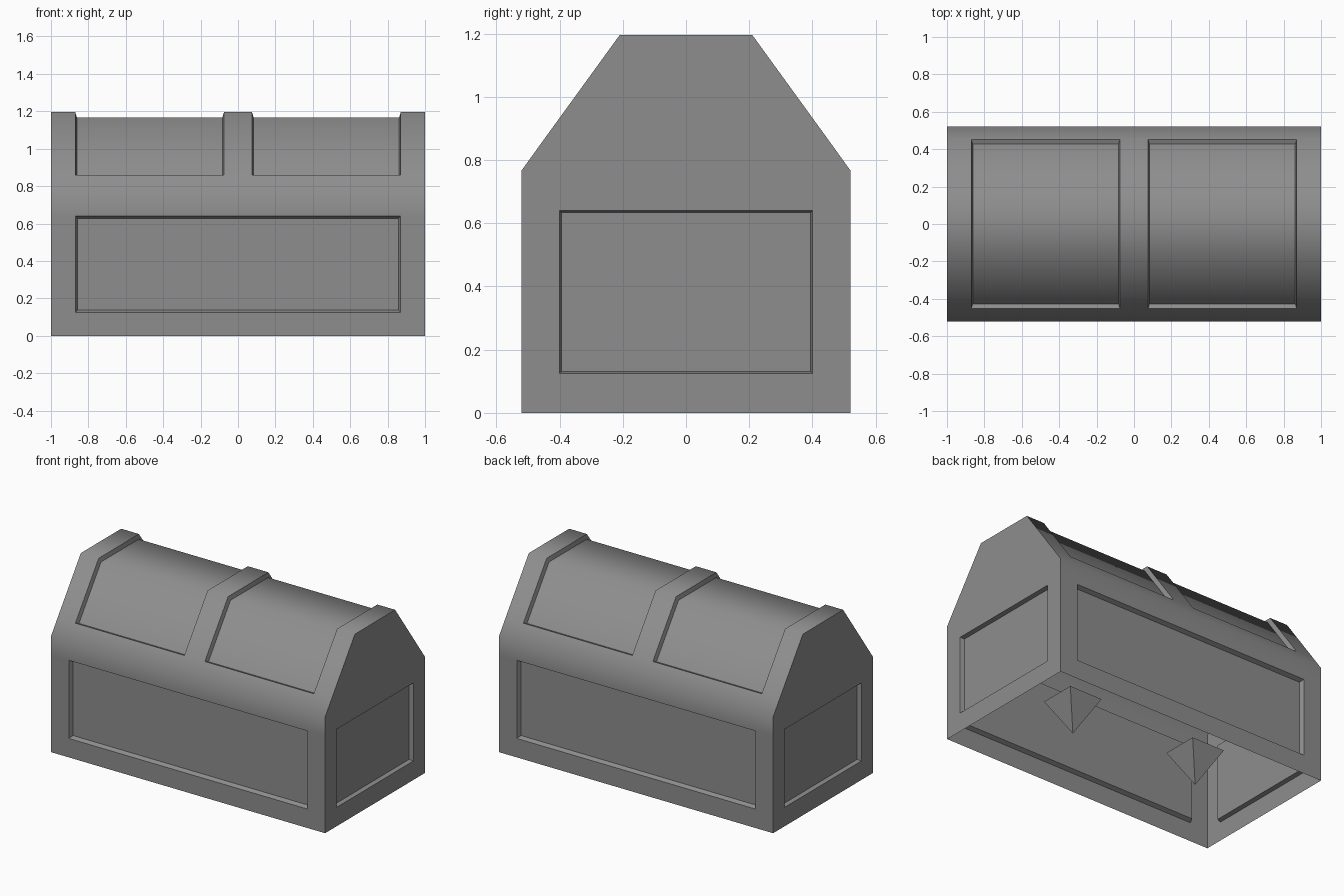
import bpy
import bmesh
import math

cube = bpy.data.objects.get("Cube")
if cube:
    bpy.data.objects.remove(cube, do_unlink=True)

grey = bpy.data.materials.new("plain_grey")
grey.use_nodes = True
colour = (0.27, 0.27, 0.27, 1)
grey.diffuse_color = colour
grey.node_tree.nodes["Principled BSDF"].inputs["Base Color"].default_value = colour


def finish(bm, name):
    mesh = bpy.data.meshes.new(name)
    bm.to_mesh(mesh)
    bm.free()
    mesh.materials.append(grey)
    obj = bpy.data.objects.new(name, mesh)
    bpy.context.collection.objects.link(obj)
    return obj


# Chest shell: half profile mirrored over the ridge, swept through the x stations
LOW, HIGH, LIP = 0.125, 0.64, 0.86
half = [(0.52, 0), (0.52, LOW), (0.52, HIGH), (0.52, 0.767), (0.453, LIP), (0.21, 1.195)]
profile = [(-y, z) for y, z in half] + half[::-1]
stations = [-1, -0.87, -0.075, 0.075, 0.87, 1]
bm = bmesh.new()
grid = [[bm.verts.new((x, y, z)) for y, z in profile] for x in stations]
for a, b in zip(grid, grid[1:]):
    for j in range(len(profile) - 1):
        bm.faces.new((a[j], b[j], b[j + 1], a[j + 1]))

# Gable ends, closed in horizontal strips
lower_strips = []
for ring in (grid[0], grid[-1]):
    for j in range(len(half) - 1):
        face = bm.faces.new((ring[j], ring[j + 1], ring[-2 - j], ring[-1 - j]))
        if j < 3:
            lower_strips.append(face)
for y in (-0.4, 0.4):
    strips = [f for f in bm.faces if abs(f.normal.x) > 0.9 or f in lower_strips]
    strips = [f for f in bm.faces if abs(f.calc_center_median().x) > 0.999
              and max(v.co.z for v in f.verts) < 0.8]
    geom = set(strips) | {e for f in strips for e in f.edges} | {v for f in strips for v in f.verts}
    bmesh.ops.bisect_plane(bm, geom=list(geom), plane_co=(0, y, 0), plane_no=(0, 1, 0))
bmesh.ops.recalc_face_normals(bm, faces=bm.faces[:])
if sum(f.normal.z * f.calc_area() for f in bm.faces) < 0:
    bmesh.ops.reverse_faces(bm, faces=bm.faces[:])


# Recessed panels
def is_long_panel(c):
    return abs(c.y) > 0.51 and LOW < c.z < HIGH and abs(c.x) < 0.87


def is_gable_panel(c):
    return abs(c.x) > 0.99 and abs(c.y) < 0.1 and LOW < c.z < HIGH


def is_roof_panel(c):
    return c.z > LIP and 0.075 < abs(c.x) < 0.87


for rule, bevel in ((is_long_panel, 0.012), (is_gable_panel, 0.006), (is_roof_panel, 0.008)):
    faces = [f for f in bm.faces if rule(f.calc_center_median())]
    bmesh.ops.inset_region(bm, faces=faces, thickness=bevel, depth=-0.027,
                           use_even_offset=True, use_boundary=True)
shell = finish(bm, "chest_shell")
bpy.ops.object.select_all(action="DESELECT")
shell.select_set(True)
bpy.context.view_layer.objects.active = shell
bpy.ops.object.shade_smooth_by_angle(angle=math.radians(60))

# Inner points hanging under each lid panel
for side, x in (("left", 0.47), ("right", -0.47)):
    bm = bmesh.new()
    tip = bm.verts.new((x, 0, 0.005))
    top = [bm.verts.new((x + 0.12 * sx, 0.12 * sy, 0.23))
           for sx, sy in ((-1, -1), (1, -1), (1, 1), (-1, 1))]
    bm.faces.new(top)
    for i in range(4):
        bm.faces.new((tip, top[(i + 1) % 4], top[i]))
    bmesh.ops.recalc_face_normals(bm, faces=bm.faces[:])
    finish(bm, side + "_inner_point")
